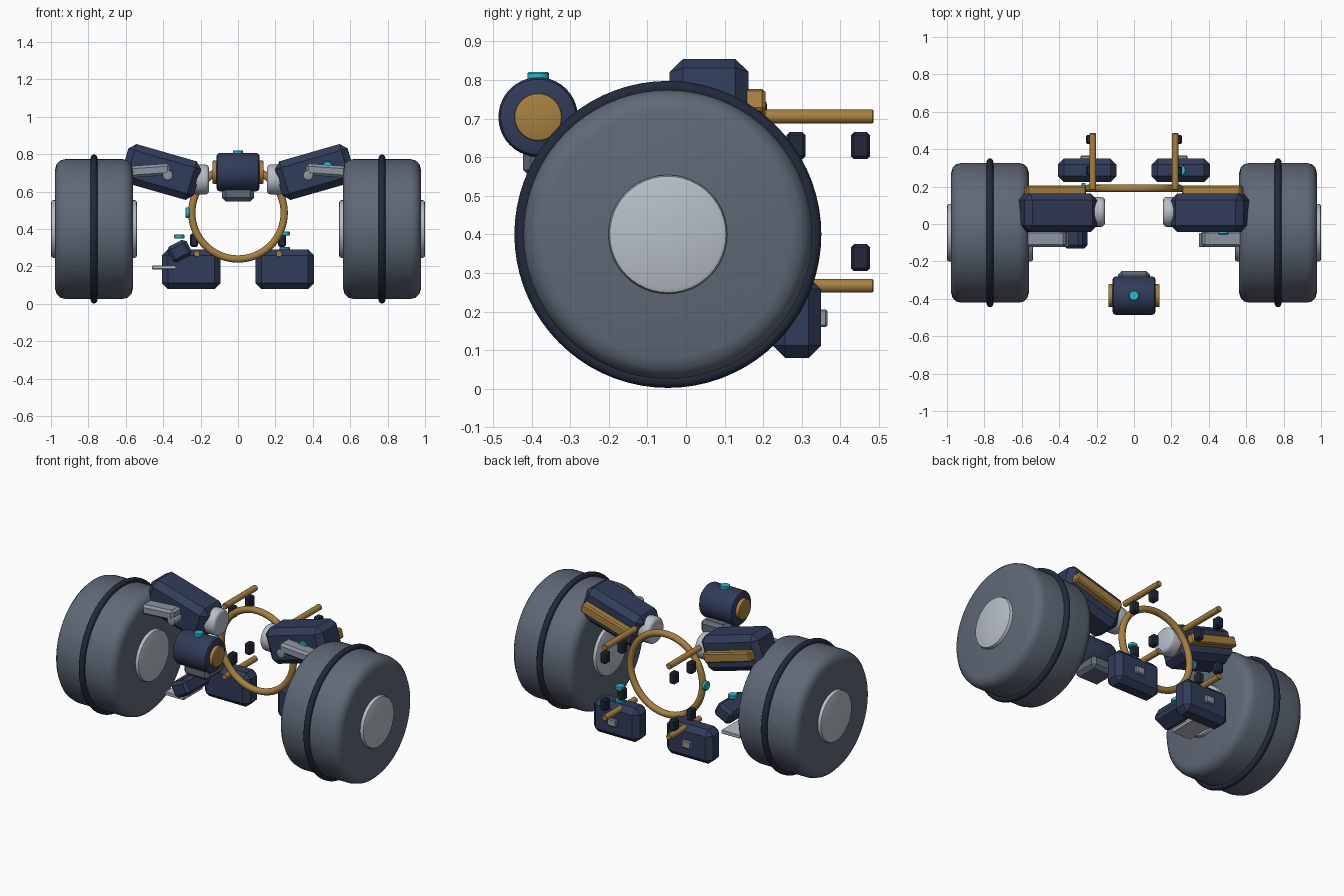
import bpy, bmesh
from math import radians, pi
from mathutils import Matrix, Vector

if "Cube" in bpy.data.objects:
    bpy.data.objects.remove(bpy.data.objects["Cube"])


def mat(name, *rgb):
    m = bpy.data.materials.new(name)
    m.diffuse_color = (*rgb, 1)
    m.use_nodes = True
    m.node_tree.nodes["Principled BSDF"].inputs["Base Color"].default_value = m.diffuse_color
    return m


NAVY = mat("navy", .03, .045, .10)
DARK = mat("dark", .016, .022, .042)
TYRE = mat("slate", .115, .14, .185)
GOLD = mat("gold", .38, .22, .05)
LIGHT = mat("light_grey", .48, .52, .58)
MID = mat("mid_grey", .26, .30, .37)
CYAN = mat("cyan", .02, .50, .62)


def finish(bm, name, material, loc, rot=(0, 0, 0), bevel=0, seg=1, smooth=False):
    if bevel:
        rims = [e for e in bm.edges if e.calc_face_angle(0) > 0.6]
        bmesh.ops.bevel(bm, geom=rims, offset=bevel, segments=seg, profile=0.5,
                        affect='EDGES', clamp_overlap=True)
    bmesh.ops.recalc_face_normals(bm, faces=bm.faces)
    me = bpy.data.meshes.new(name)
    bm.to_mesh(me)
    bm.free()
    ob = bpy.data.objects.new(name, me)
    bpy.context.collection.objects.link(ob)
    ob.location, ob.rotation_euler = loc, rot
    me.materials.append(material)
    if smooth:
        bpy.ops.object.select_all(action='DESELECT')
        ob.select_set(True)
        bpy.context.view_layer.objects.active = ob
        bpy.ops.object.shade_smooth_by_angle(angle=radians(35))
    return ob


def box(name, material, loc, size, bevel=.01, tilt=0):
    bm = bmesh.new()
    bmesh.ops.create_cube(bm, size=1)
    bmesh.ops.scale(bm, vec=size, verts=bm.verts)
    return finish(bm, name, material, loc, (0, tilt, 0), bevel)


def cyl(name, material, loc, r, length, axis='Z', bevel=0, seg=2, sides=32):
    bm = bmesh.new()
    bmesh.ops.create_cone(bm, cap_ends=True, segments=sides, radius1=r, radius2=r, depth=length)
    rot = {'X': (0, pi / 2, 0), 'Y': (pi / 2, 0, 0), 'Z': (0, 0, 0)}[axis]
    return finish(bm, name, material, loc, rot, bevel, seg, True)


def ring(name, material, loc, major, minor, rot, n=72, m=14):
    # small circle spun round the z axis
    bm = bmesh.new()
    c = bmesh.ops.create_circle(bm, segments=m, radius=minor,
                                matrix=Matrix.Translation((major, 0, 0)) @ Matrix.Rotation(pi / 2, 4, 'X'))
    bmesh.ops.spin(bm, geom=bm.verts[:] + bm.edges[:], cent=(0, 0, 0), axis=(0, 0, 1),
                   angle=2 * pi, steps=n, use_merge=True)
    bmesh.ops.remove_doubles(bm, verts=bm.verts, dist=1e-5)
    return finish(bm, name, material, loc, rot, smooth=True)


def light(name, loc, axis='Z'):
    cyl(name, CYAN, loc, .028, .022, axis, .004, 1, 24)


for s, side in ((-1, "left"), (1, "right")):
    # wheels
    hub = (s * .77, -.047, .4)
    cyl("wheel_" + side, TYRE, hub, .374, .416, 'X', .055, 3, 72)
    cyl("hub_" + side, LIGHT, hub, .154, .46, 'X', .012, 2, 48)
    ring("tread_ring_" + side, DARK, hub, .38, .018, (0, pi / 2, 0))

    # upper arms, sloping down to the middle
    box("upper_arm_" + side, NAVY, (s * .412, .06, .705), (.405, .205, .215), .035, -s * radians(16))
    box("arm_back_plate_" + side, GOLD, (s * .42, .178, .705), (.33, .055, .06), .008, -s * radians(16))
    cyl("shoulder_joint_" + side, LIGHT, (s * .20, .065, .665), .08, .09, 'X', .02, 3)
    box("front_bar_" + side, MID, (s * .477, -.078, .712), (.23, .09, .062), .014, s * radians(4))
    cyl("bar_pivot_" + side, MID, (s * .375, -.085, .687), .027, .075, 'Y', .005, 2, 24)

    # rear lower boxes
    box("lower_box_" + side, NAVY, (s * .25, .287, .185), (.314, .125, .21), .032)
    box("rear_tab_" + side, MID, (s * .255, .352, .183), (.06, .03, .046), .005)

    # rods and their small clamps
    for zr, zc, level in ((.705, .63, "upper"), (.267, .34, "lower")):
        cyl(f"rod_{level}_{side}", GOLD, (s * .22, .333, zr), .018, .305, 'Y', .003, 1, 20)
        for y in (.285, .452):
            box(f"clamp_{level}_{side}", DARK, (s * .236, y, zc), (.042, .05, .07), .008)

    # head end caps
    cyl("head_cap_" + side, GOLD, (s * .12, -.383, .704), .062, .034, 'X', .006)

# central ring
ring("body_ring", GOLD, (0, .19, .487), .247, .02, (pi / 2, 0, 0))

# head and neck
cyl("head", NAVY, (0, -.383, .704), .103, .23, 'X', .018, 2, 40)
box("neck", TYRE, (0, -.337, .59), (.17, .17, .085), .02)

# one-sided gadget hanging on the left
box("side_pod", NAVY, (-.313, -.02, .282), (.115, .22, .095), .018, -radians(27))
box("side_blade", LIGHT, (-.395, .035, .195), (.13, .19, .022), .004)

# lights
light("head_light", (0, -.383, .81))
light("pod_light", (-.315, -.01, .36))
light("ring_light", (-.27, .19, .487), 'X')
light("box_light", (.25, .287, .292))
light("clamp_light", (.25, .287, .376))
light("arm_light", (.477, -.045, .735), 'Y')
